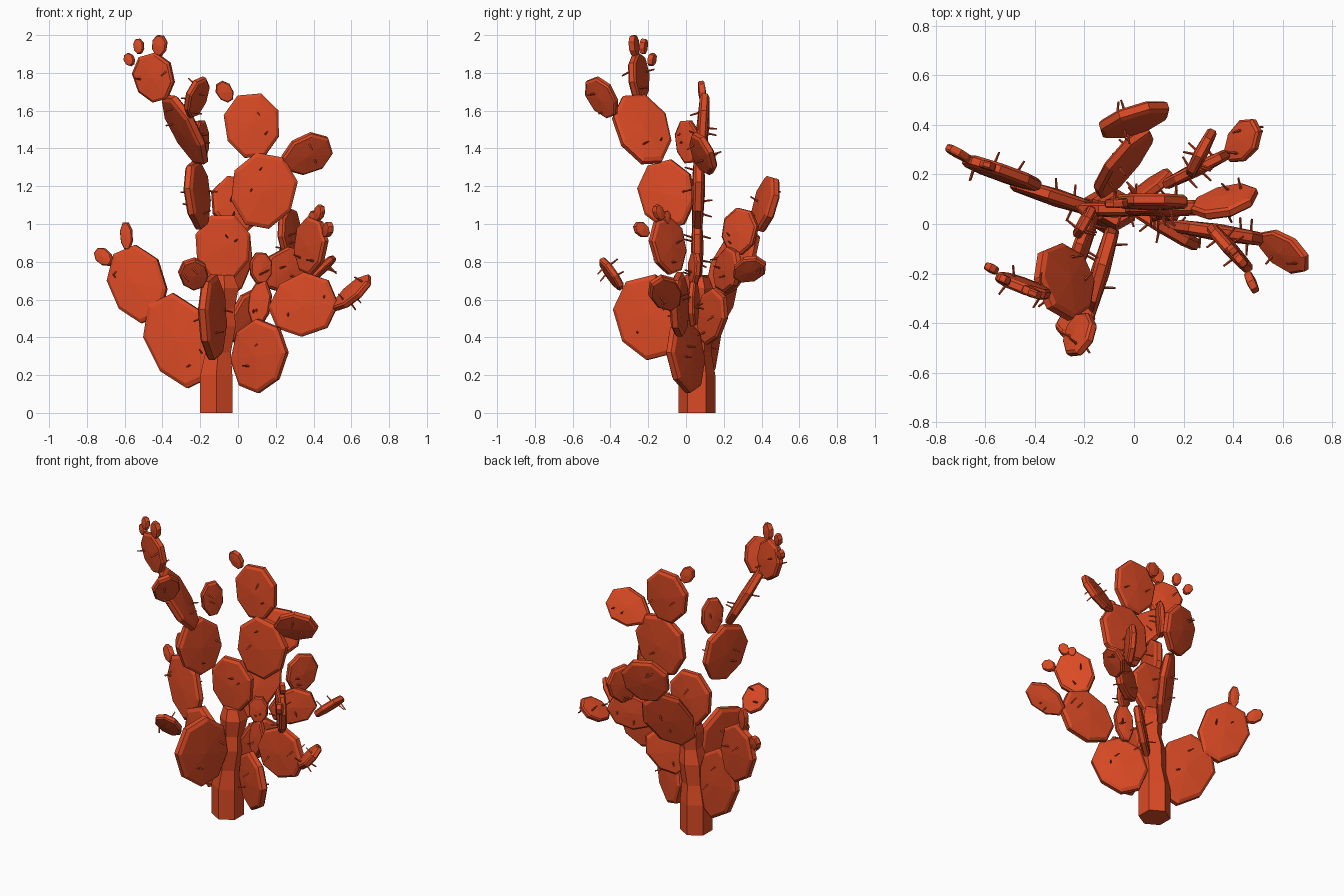
import bpy, bmesh, math, random
from mathutils import Vector, Matrix

random.seed(4)
cube = bpy.data.objects.get("Cube")
if cube:
    bpy.data.objects.remove(cube, do_unlink=True)

# Single flat colour
red = bpy.data.materials.new("terracotta_red")
red.use_nodes = True
red.diffuse_color = (0.7, 0.068, 0.018, 1)
red.node_tree.nodes["Principled BSDF"].inputs["Base Color"].default_value = red.diffuse_color


def finish(bm, name):
    bmesh.ops.recalc_face_normals(bm, faces=bm.faces)
    mesh = bpy.data.meshes.new(name)
    bm.to_mesh(mesh)
    bm.free()
    mesh.materials.append(red)
    obj = bpy.data.objects.new(name, mesh)
    bpy.context.collection.objects.link(obj)
    return obj


def bridge(bm, rings):
    for low, high in zip(rings, rings[1:]):
        count = len(low)
        for i in range(count):
            j = (i + 1) % count
            bm.faces.new((low[i], low[j], high[j], high[i]))


def fan(bm, ring, apex):
    for i, vert in enumerate(ring):
        bm.faces.new((vert, ring[(i + 1) % len(ring)], apex))


def add_spine(bm, point, direction, length):
    turn = direction.to_track_quat('Z', 'Y').to_matrix().to_4x4()
    place = Matrix.Translation(point + direction * length * 0.35) @ turn
    bmesh.ops.create_cone(bm, cap_ends=True, segments=4, radius1=0.006,
                          radius2=0.004, depth=length, matrix=place)


# Flattened eight-sided pad from base to tip; facing 0 is the front, 90 the left
def pad(name, base, tip, width, facing, lift=0.0):
    base, tip = Vector(base), Vector(tip)
    centre, axis = (base + tip) / 2, (tip - base).normalized()
    angle = math.radians(facing)
    normal = Vector((math.sin(angle), -math.cos(angle), lift))
    normal = (normal - axis * normal.dot(axis)).normalized()
    side = axis.cross(normal)
    half_long = (tip - base).length / 2
    thick = 0.027 + 0.1 * width

    def point(across, along, out):
        egg = 1 + 0.08 * along
        return (centre + side * across * egg * width / 2
                + axis * along * half_long + normal * out * thick)

    bm = bmesh.new()
    rings = []
    stretch = 1.05
    for scale, out in ((0.9, -0.45), (1, -0.25), (1, 0.25), (0.9, 0.45)):
        ring = []
        for i in range(8):
            a = math.pi * (i + 0.5) / 4
            ring.append(bm.verts.new(point(math.cos(a) * scale * stretch,
                                           math.sin(a) * scale * stretch, out)))
        rings.append(ring)
    bridge(bm, rings)
    fan(bm, rings[0], bm.verts.new(point(0, 0, -0.6)))
    fan(bm, rings[-1], bm.verts.new(point(0, 0, 0.6)))

    # Sparse spines on both faces
    if width > 0.1:
        for i in range(4):
            sign = 1 if i % 2 else -1
            a, r = random.uniform(0, math.tau), random.uniform(0.3, 0.75)
            spot = point(math.cos(a) * r, math.sin(a) * r, 0.5 * sign)
            lean = side * random.uniform(-0.4, 0.4) + axis * random.uniform(-0.4, 0.4)
            add_spine(bm, spot, (normal * sign + lean).normalized(), 0.055)
    return finish(bm, name)


# Six-sided jointed trunk
bm = bmesh.new()
rings = []
for z, radius, x in ((0, 0.098, -0.115), (0.2, 0.098, -0.115), (0.32, 0.078, -0.105),
                     (0.46, 0.09, -0.09), (0.55, 0.07, -0.08), (0.66, 0.085, -0.07),
                     (0.73, 0.06, -0.075)):
    rings.append([bm.verts.new((x + radius * math.sin(i * math.pi / 3),
                                0.057 + radius * math.cos(i * math.pi / 3), z))
                  for i in range(6)])
bridge(bm, rings)
bm.faces.new(rings[0])
bm.faces.new(rings[-1])
finish(bm, "trunk")

# Central stack
pad("crown_lower_pad", (-.08, .06, .7), (-.08, .06, 1.05), .29, 0)
pad("crown_middle_pad", (.1, .06, .98), (.17, .07, 1.37), .34, 0)
pad("crown_upper_pad", (.09, .08, 1.35), (.06, .1, 1.69), .29, 0)
pad("crown_bud", (-.04, .09, 1.65), (-.1, .08, 1.75), .085, 0)
pad("crown_side_pad", (.24, .07, 1.32), (.49, .11, 1.42), .22, 175, .62)

# Low arm on the right
pad("right_arm_lower_pad", (-.21, .07, .15), (-.41, .14, .61), .34, -17)
pad("right_arm_upper_pad", (-.46, .17, .49), (-.6, .24, .87), .3, -17)
pad("right_arm_top_bud", (-.585, .23, .86), (-.595, .24, 1.01), .065, -17)
pad("right_arm_side_bud", (-.67, .26, .79), (-.75, .31, .86), .08, -17)

# Low arm on the left
pad("left_arm_lower_pad", (.06, .04, .12), (.16, -.04, .48), .32, -30)
pad("left_arm_outer_pad", (.18, -.01, .5), (.51, -.06, .64), .32, -10)
pad("left_arm_tip_pad", (.51, -.06, .56), (.7, -.16, .71), .16, -40, 1.2)
pad("left_arm_upright_pad", (.36, -.06, .74), (.41, -.13, 1.03), .23, -47)
pad("left_arm_top_bud", (.42, -.13, 1.02), (.44, -.16, 1.1), .06, -47)
pad("left_arm_side_bud", (.46, -.2, .94), (.49, -.27, 1.0), .07, -60)
pad("left_arm_inner_bud", (.4, -.1, 1.0), (.4, -.11, 1.07), .05, -47)
pad("left_inner_lower_pad", (.1, .04, .46), (.13, .04, .7), .12, -15)
pad("left_inner_upper_pad", (.12, .04, .68), (.12, .05, .85), .12, 20)

# Front arm
pad("front_arm_pad", (-.12, -.14, .29), (-.15, -.24, .72), .37, 74)
pad("front_arm_tip_pad", (-.21, -.34, .66), (-.26, -.45, .81), .15, 0)

# Back arm
pad("back_arm_lower_pad", (-.11, .13, .62), (.02, .36, .97), .26, 35)
pad("back_arm_upper_pad", (0, .38, .96), (0, .46, 1.25), .29, 17)

# Back left arm
pad("back_left_lower_pad", (-.03, .09, .38), (.13, .18, .64), .21, 45)
pad("back_left_outer_pad", (.13, .16, .7), (.37, .28, .81), .22, 25)
pad("back_left_upright_pad", (.26, .26, .84), (.28, .31, 1.08), .2, 62)
pad("back_left_tip_pad", (.38, .27, .71), (.5, .4, .81), .15, -107, 1.2)

# Tall arm on the right
pad("tall_arm_lower_pad", (-.19, -.06, .98), (-.24, -.14, 1.33), .3, 72)
pad("tall_arm_middle_pad", (-.19, -.18, 1.32), (-.37, -.28, 1.68), .3, 114)
pad("tall_arm_front_pad", (-.24, -.39, 1.57), (-.2, -.5, 1.77), .17, 55, -.3)
pad("tall_arm_back_pad", (-.2, .02, 1.32), (-.2, 0, 1.55), .14, 60)
pad("tall_arm_top_pad", (-.41, -.25, 1.65), (-.48, -.25, 1.9), .22, -22)
for label, base, tip, width in (("outer", (-.56, -.19, 1.84), (-.59, -.17, 1.9), .055),
                                ("middle", (-.52, -.23, 1.9), (-.53, -.22, 1.98), .055),
                                ("inner", (-.42, -.27, 1.89), (-.41, -.28, 2.0), .08)):
    pad("tall_arm_bud_" + label, base, tip, width, -22)
